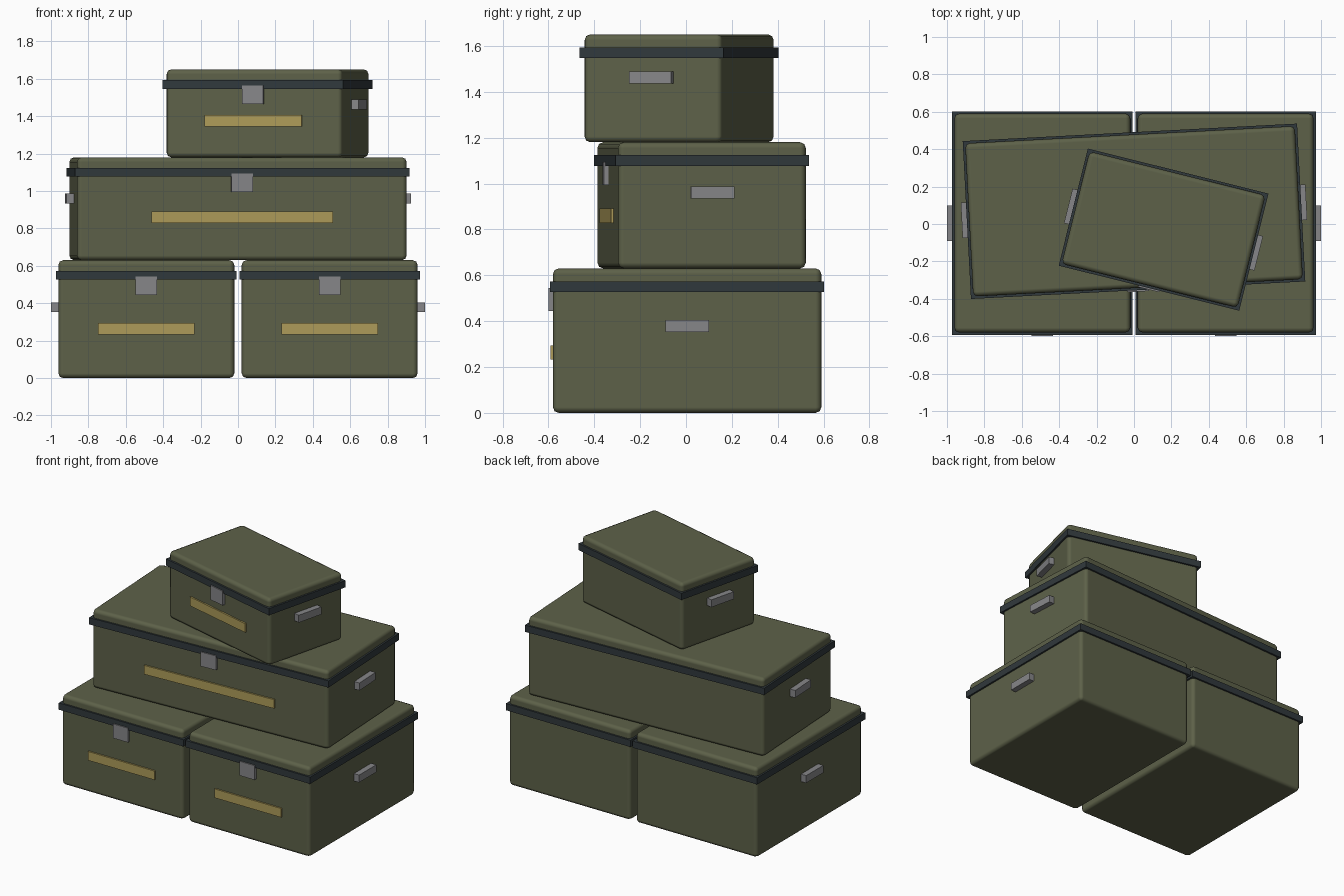
import bpy
from math import radians
from mathutils import Matrix, Vector

cube = bpy.data.objects.get("Cube")
if cube:
    bpy.data.objects.remove(cube, do_unlink=True)


def make_material(name, rgb):
    mat = bpy.data.materials.new(name)
    mat.use_nodes = True
    colour = (*rgb, 1.0)
    mat.diffuse_color = colour
    bsdf = next(n for n in mat.node_tree.nodes if n.type == 'BSDF_PRINCIPLED')
    bsdf.inputs["Base Color"].default_value = colour
    return mat


OLIVE = make_material("olive green", (0.11, 0.12, 0.066))
RUBBER = make_material("dark rubber", (0.03, 0.04, 0.045))
STEEL = make_material("grey steel", (0.24, 0.24, 0.25))
TAN = make_material("tan label", (0.42, 0.33, 0.10))


def block(name, frame, centre, size, mat, bevel=0.0, segments=1):
    """Axis-aligned block in the case's own frame, optionally bevelled."""
    bpy.ops.mesh.primitive_cube_add(size=1)
    obj = bpy.context.object
    obj.name = name
    obj.data.transform(Matrix.Diagonal((*size, 1.0)))
    obj.matrix_world = frame @ Matrix.Translation(Vector(centre))
    obj.data.materials.append(mat)
    if bevel:
        bpy.ops.object.shade_smooth()
        mod = obj.modifiers.new("rounded edges", 'BEVEL')
        mod.width = bevel
        mod.segments = segments
        mod.harden_normals = True
    return obj


def storage_case(prefix, location, angle, width, depth, height, handle_sides):
    frame = Matrix.Translation(Vector(location)) @ Matrix.Rotation(radians(angle), 4, 'Z')
    front = -depth / 2

    # Shell with rounded edges
    block(prefix + "_shell", frame, (0, 0, height / 2), (width, depth, height),
          OLIVE, 0.025, 2)
    # Seal running around the lid joint
    block(prefix + "_seal", frame, (0, 0, height - 0.08),
          (width + 0.025, depth + 0.025, 0.047), RUBBER)
    # Latch over the seal and label strip on the front
    block(prefix + "_latch", frame, (0, front + 0.005, height - 0.136),
          (0.116, 0.05, 0.1), STEEL)
    block(prefix + "_label", frame, (0, front - 0.002, height * 0.417),
          (width * 0.55, 0.018, 0.062), TAN)
    # Carrying handles on the ends
    for side in handle_sides:
        end = "left" if side > 0 else "right"
        block(f"{prefix}_{end}_handle", frame, (side * (width / 2 + 0.015), 0, height * 0.6),
              (0.05, 0.19, 0.052), STEEL)


# Two cases side by side, then a long one and a small one stacked askew
for side, name in ((-1, "lower_right_case"), (1, "lower_left_case")):
    storage_case(name, (side * 0.49, 0.005, 0), 0, 0.94, 1.17, 0.63, (side,))
storage_case("middle_case", (0, 0.068, 0.63), 3, 1.765, 0.82, 0.55, (-1, 1))
storage_case("top_case", (0.158, -0.03, 1.18), -14, 0.97, 0.62, 0.47, (-1, 1))
